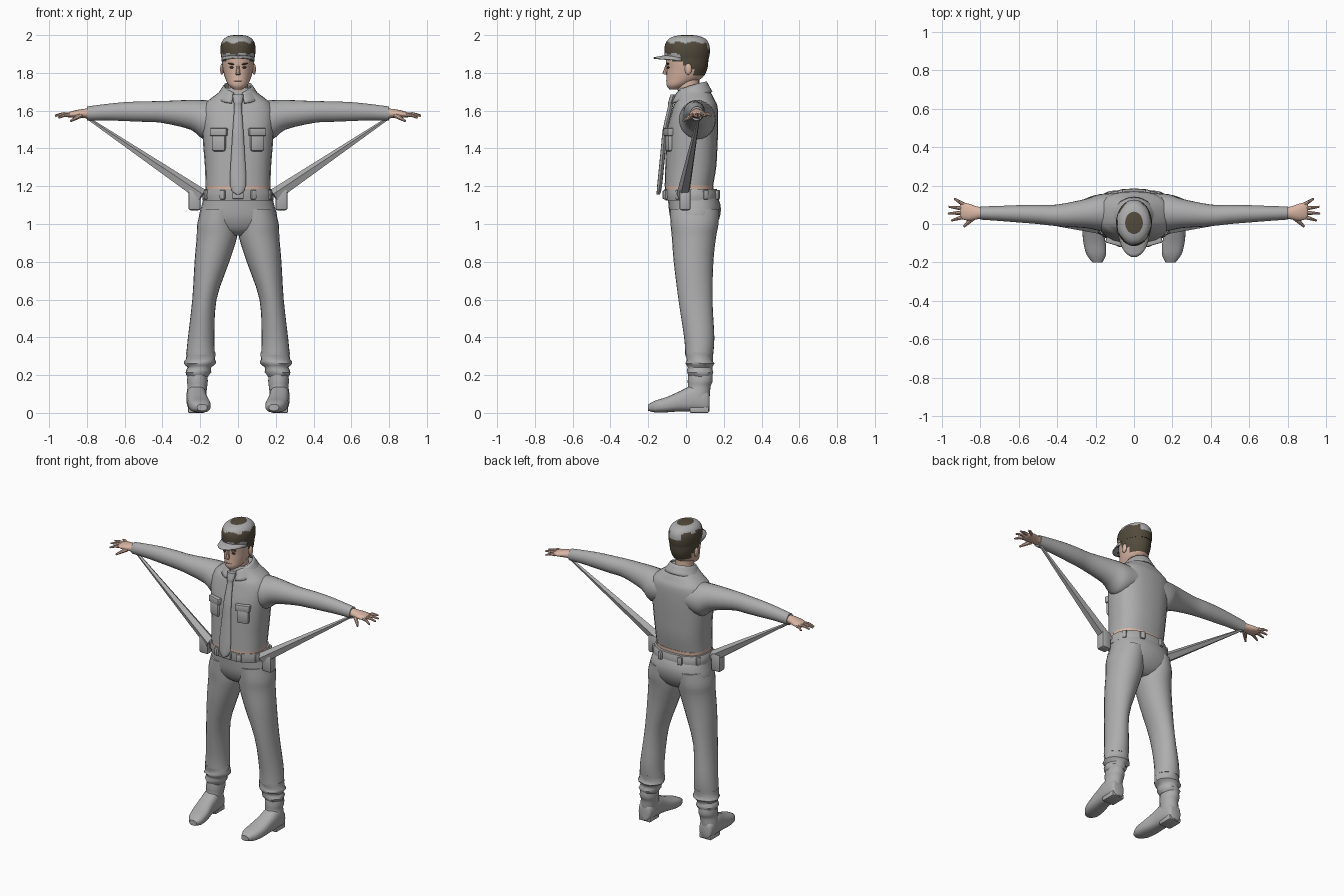
import bpy, bmesh, math, random
from mathutils import Vector, Matrix

random.seed(4)
cube = bpy.data.objects.get("Cube")
if cube:
    bpy.data.objects.remove(cube, do_unlink=True)


def material(name, rgb):
    m = bpy.data.materials.new(name)
    m.use_nodes = True
    m.diffuse_color = (*rgb, 1)
    m.node_tree.nodes["Principled BSDF"].inputs["Base Color"].default_value = (*rgb, 1)
    return m


GREY = material("cloth grey", (0.42, 0.42, 0.42))
SKIN = material("skin", (0.70, 0.47, 0.37))
HAIR = material("dark brown hair", (0.085, 0.068, 0.045))
LIP = material("lip", (0.42, 0.22, 0.18))
EYE = material("dark eye", (0.04, 0.03, 0.025))
parts = []


def finish(name, bm, mats, mirror=False, rule=None, thick=0):
    bmesh.ops.recalc_face_normals(bm, faces=bm.faces)
    if rule:
        for f in bm.faces:
            f.material_index = rule(f.calc_center_median())
    mesh = bpy.data.meshes.new(name)
    bm.to_mesh(mesh)
    bm.free()
    for m in mats:
        mesh.materials.append(m)
    ob = bpy.data.objects.new(name, mesh)
    bpy.context.collection.objects.link(ob)
    if thick:
        ob.modifiers.new("thickness", "SOLIDIFY").thickness = thick
    if mirror:
        ob.modifiers.new("mirror", "MIRROR").use_mirror_merge = False
    parts.append(ob)
    return ob


def spline(rows, steps):
    # smooth interpolation between cross-sections
    out = []
    for i in range(len(rows) - 1):
        a, b, c, d = (rows[max(0, min(len(rows) - 1, i + k))] for k in (-1, 0, 1, 2))
        for s in range(steps):
            t = s / steps
            out.append([q + 0.5 * t * (r - p + t * (2*p - 5*q + 4*r - w + t * (3*(q - r) + w - p)))
                        for p, q, r, w in zip(a, b, c, d)])
    return out + [list(rows[-1])]


def loft(name, rows, mats=(GREY,), axis="z", n=2.0, sides=24, steps=3, jitter=0, **kw):
    # rows hold: position on axis, two centre coordinates, two radii
    bm = bmesh.new()
    rings = []
    for t, ca, cb, ra, rb in spline(rows, steps):
        ring = []
        for k in range(sides):
            ang = math.tau * k / sides
            c, s = math.cos(ang), math.sin(ang)
            w = 1 + random.uniform(-jitter, jitter)
            a = ca + w * ra * math.copysign(abs(c) ** (2 / n), c)
            b = cb + w * rb * math.copysign(abs(s) ** (2 / n), s)
            co = {"x": (t, a, b), "y": (a, t, b), "z": (a, b, t)}[axis]
            ring.append(bm.verts.new(co))
        rings.append(ring)
    for p, q in zip(rings, rings[1:]):
        for k in range(sides):
            j = (k + 1) % sides
            bm.faces.new((p[k], p[j], q[j], q[k]))
    bm.faces.new(rings[0])
    bm.faces.new(rings[-1])
    return finish(name, bm, mats, **kw)


def sheet(name, func, nu, nv, mat, thick):
    bm = bmesh.new()
    g = [[bm.verts.new(func(i / nu, j / nv)) for j in range(nv + 1)] for i in range(nu + 1)]
    for i in range(nu):
        for j in range(nv):
            bm.faces.new((g[i][j], g[i + 1][j], g[i + 1][j + 1], g[i][j + 1]))
    return finish(name, bm, [mat], thick=thick)


def box(name, loc, size, mat, turn=0, bevel=0.006, mirror=True):
    bm = bmesh.new()
    mx = Matrix.Translation(loc) @ Matrix.Rotation(turn, 4, "Z") @ Matrix.Diagonal((*size, 1))
    bmesh.ops.create_cube(bm, size=1, matrix=mx)
    bmesh.ops.bevel(bm, geom=bm.edges[:], offset=bevel, segments=2, affect="EDGES", profile=0.5)
    return finish(name, bm, [mat], mirror)


def ball(name, loc, size, mat, mirror=True, tilt=0):
    bm = bmesh.new()
    mx = Matrix.Translation(loc) @ Matrix.Rotation(tilt, 4, "Y") @ Matrix.Diagonal((*size, 1))
    bmesh.ops.create_uvsphere(bm, u_segments=14, v_segments=8, radius=1, matrix=mx)
    return finish(name, bm, [mat], mirror)


def rod(name, p, q, r1, r2, mat, sides=8):
    p, q = Vector(p), Vector(q)
    mx = Matrix.Translation((p + q) / 2) @ (q - p).to_track_quat("Z", "Y").to_matrix().to_4x4()
    bm = bmesh.new()
    bmesh.ops.create_cone(bm, cap_ends=True, segments=sides, radius1=r1, radius2=r2,
                          depth=(q - p).length, matrix=mx)
    return finish(name, bm, [mat], True)


# Shirt, bare waist strip and trousers
loft("shirt_body", [(1.2, 0, .015, .172, .128), (1.3, 0, .025, .175, .135), (1.4, 0, .03, .183, .136),
                    (1.5, 0, .035, .19, .135), (1.58, 0, .045, .195, .125), (1.63, 0, .05, .18, .115),
                    (1.66, 0, .05, .15, .1), (1.69, 0, .045, .11, .09), (1.72, 0, .035, .075, .075)], n=2.5)
loft("waist", [(1.16, 0, .017, .17, .128), (1.205, 0, .017, .172, .129)], (SKIN,), n=2.5, steps=1)
loft("belt", [(1.125, 0, .03, .187, .138), (1.155, 0, .028, .188, .141), (1.185, 0, .024, .179, .139)], n=2.4)
loft("trouser_seat", [(1.18, 0, .025, .17, .125), (1.1, 0, .045, .192, .138), (1.03, 0, .047, .205, .13),
                      (.97, 0, .045, .16, .1), (.94, 0, .045, .08, .06)], n=2.3)
loft("trouser_leg", [(1.08, .1, .045, .095, .13), (1, .11, .045, .106, .127), (.93, .112, .042, .107, .117),
                     (.8, .138, .04, .092, .105), (.6, .178, .05, .064, .09), (.4, .195, .07, .07, .08),
                     (.31, .198, .07, .076, .074)], mirror=True)
loft("trouser_cuff", [(.32, .198, .07, .075, .074), (.285, .2, .072, .078, .07), (.262, .2, .072, .082, .076),
                      (.24, .205, .073, .062, .066), (.215, .21, .073, .066, .07), (.19, .212, .075, .052, .06)],
     steps=2, jitter=.06, sides=16, mirror=True)

# Boots
loft("boot_shaft", [(.22, .213, .075, .05, .062), (.17, .215, .075, .055, .066), (.14, .215, .07, .052, .06),
                    (.1, .22, .065, .052, .062), (.05, .222, .065, .048, .055)], mirror=True)
loft("boot_foot", [(.125, .222, .05, .03, .04), (.11, .222, .062, .045, .058), (.04, .22, .076, .053, .07),
                   (-.03, .215, .062, .054, .054), (-.1, .205, .044, .058, .041), (-.16, .196, .034, .05, .032),
                   (-.2, .19, .028, .026, .017)], axis="y", n=2.6, mirror=True)
box("boot_heel", (.222, .07, .016), (.085, .1, .032), GREY)

# Sleeves and hands
loft("sleeve", [(.1, .06, 1.56, .1, .09), (.18, .06, 1.552, .095, .104), (.25, .055, 1.578, .076, .079),
                (.4, .045, 1.593, .056, .058), (.5, .05, 1.595, .05, .054), (.6, .053, 1.595, .045, .05),
                (.7, .055, 1.592, .039, .043), (.8, .057, 1.585, .034, .037)], axis="x", mirror=True)
loft("palm", [(.78, .057, 1.585, .028, .028), (.82, .058, 1.585, .034, .024), (.86, .062, 1.582, .044, .02),
              (.895, .068, 1.578, .043, .014), (.905, .068, 1.577, .035, .008)], (SKIN,), "x", mirror=True)
tips = [(.95, .018, 1.562), (.968, .055, 1.572), (.965, .09, 1.576), (.935, .132, 1.574)]
for i, tip in enumerate(tips):
    base = Vector((.885, .038 + i * .021, 1.578))
    knuckle = base.lerp(Vector(tip), .5) + Vector((0, 0, .006))
    rod(f"finger_{i + 1}_base", base, knuckle, .011, .009, SKIN)
    rod(f"finger_{i + 1}_tip", knuckle, tip, .009, .005, SKIN)
rod("thumb", (.835, .035, 1.575), (.885, -.014, 1.545), .015, .006, SKIN)

# Straps from the hips to the wrists, with hip pouches and belt loops
rod("strap", (.19, -.015, 1.15), (.81, .068, 1.57), .036, .007, GREY, 5)
box("hip_pouch", (.23, -.005, 1.13), (.065, .06, .115), GREY, bevel=.012)
for i, ang in enumerate((.45, 1.1, 2.1, 2.75)):
    loc = (.188 * math.sin(ang), .028 - .15 * math.cos(ang), 1.155)
    box(f"belt_loop_{i + 1}", loc, (.03, .02, .05), GREY, turn=ang)
box("buckle", (0, -.115, 1.155), (.06, .02, .045), GREY, mirror=False)

# Tie, pockets and collar
loft("tie", [(1.155, 0, -.147, .006, .008), (1.2, 0, -.14, .042, .013), (1.4, 0, -.12, .034, .013),
             (1.5, 0, -.11, .028, .013), (1.62, 0, -.083, .02, .013), (1.645, 0, -.078, .024, .016),
             (1.685, 0, -.066, .03, .016)], sides=12)
box("pocket", (.1, -.088, 1.43), (.075, .035, .09), GREY, turn=.28, bevel=.012)
box("pocket_flap", (.1, -.09, 1.487), (.092, .038, .042), GREY, turn=.28)


def collar(u, v):
    a = .3 + u * (math.tau - .6)
    k = (1 - math.cos(a)) / 2
    z = (1 - v) * (1.685 + .07 * math.sqrt(k)) + v * (1.64 + .06 * k)
    return ((.075 + .043 * v) * math.sin(a), .028 - (.082 + .03 * v) * math.cos(a), z)


sheet("collar", collar, 28, 4, GREY, .008)

# Head with hair at the back and sides
loft("neck", [(1.64, 0, .03, .06, .06), (1.7, 0, .015, .054, .058), (1.78, 0, .01, .055, .06)], (SKIN,))


def hair_rule(c):
    back = (c.y > .035 and c.z > 1.785) or (c.y > -.005 and c.z > 1.84)
    return int(back or (c.z > 1.865 and abs(c.x) > .06))


loft("head", [(1.712, 0, -.066, .022, .022), (1.735, 0, -.045, .05, .058), (1.775, 0, -.008, .069, .095),
              (1.82, 0, .005, .08, .107), (1.86, 0, .006, .086, .112), (1.92, 0, .005, .088, .114)],
     (SKIN, HAIR), rule=hair_rule, sides=32, steps=4)
ball("ear", (.085, .012, 1.82), (.01, .019, .03), SKIN)
ball("eye", (.032, -.093, 1.829), (.013, .007, .006), EYE)
ball("eyebrow", (.033, -.095, 1.847), (.02, .008, .005), HAIR, tilt=-.2)
ball("mouth", (0, -.097, 1.758), (.024, .008, .005), LIP, mirror=False)
ball("chin", (0, -.078, 1.73), (.026, .02, .016), SKIN, mirror=False)
rod("nose", (0, -.102, 1.842), (0, -.113, 1.792), .006, .013, SKIN)


# Cap crown showing hair through it, plus brim
def cap_rule(c):
    ang = math.atan2(c.x, c.y)
    if math.hypot(c.x / .09, (c.y - .005) / .12) < .48 and c.z > 1.98:
        return 1
    if c.z > 1.962 + .007 * math.sin(7 * ang):
        return 0
    if c.y > .085 and abs(c.x) < .04 and c.z > 1.92:
        return 0
    return 0 if c.y < -.03 and c.z < 1.9 + .006 * math.sin(9 * ang) else 1


loft("cap_crown", [(1.875, 0, .006, .087, .115), (1.905, 0, .006, .092, .12), (1.94, 0, .006, .092, .119),
                   (1.967, 0, .006, .084, .109), (1.985, 0, .006, .069, .09), (1.996, 0, .006, .046, .058),
                   (2.0, 0, .006, .02, .025)], (GREY, HAIR), rule=cap_rule, sides=40, steps=4)


def brim(u, v):
    a = math.pi * u
    return (.088 * math.cos(a) * (1 - .06 * v), -.025 - (.075 + .073 * v) * math.sin(a),
            1.876 + .02 * math.sin(a) - .014 * v)


sheet("cap_brim", brim, 20, 4, GREY, .007)

# Smooth shading that keeps edges sharp
bpy.ops.object.select_all(action="DESELECT")
for ob in parts:
    ob.select_set(True)
bpy.context.view_layer.objects.active = parts[0]
bpy.ops.object.shade_smooth_by_angle(angle=math.radians(40))
